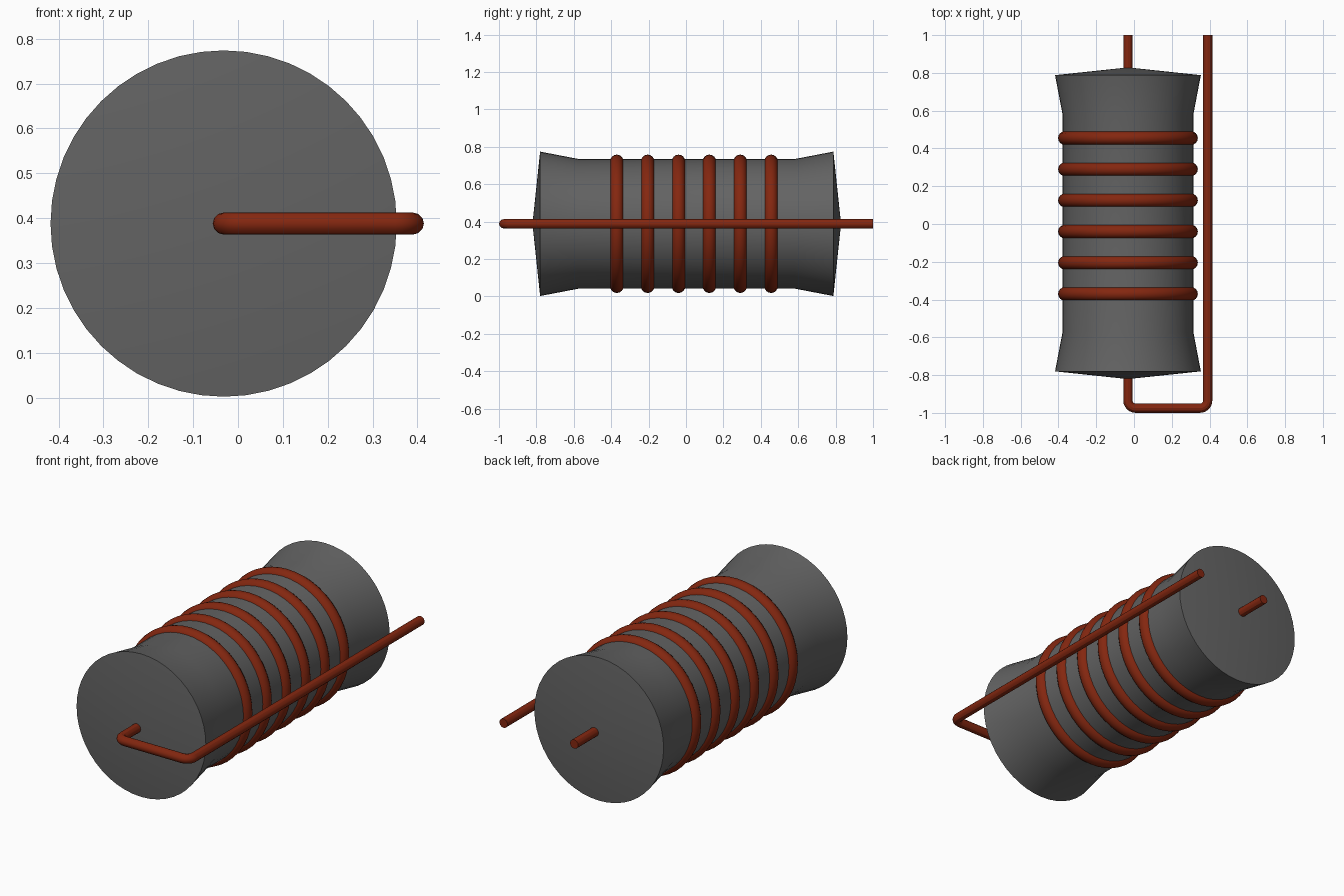
import bpy
import bmesh
from math import pi, sin, cos
from mathutils import Vector, Matrix

cube = bpy.data.objects.get("Cube")
if cube:
    bpy.data.objects.remove(cube, do_unlink=True)

AXIS = Vector((-0.032, 0.004, 0.388))


def make_material(name, color):
    mat = bpy.data.materials.new(name)
    mat.use_nodes = True
    mat.diffuse_color = color
    mat.node_tree.nodes["Principled BSDF"].inputs["Base Color"].default_value = color
    return mat


grey = make_material("dark grey", (0.125, 0.125, 0.125, 1))
copper = make_material("copper red", (0.23, 0.02, 0.005, 1))


def smooth(obj):
    bpy.ops.object.select_all(action="DESELECT")
    obj.select_set(True)
    bpy.context.view_layer.objects.active = obj
    bpy.ops.object.shade_smooth_by_angle(angle=pi / 6)


# Flared core: a half profile (radius, length) mirrored and spun about y
half = [(0, 0.825), (0.386, 0.784), (0.347, 0.58)]
profile = [(r, -y) for r, y in half] + [(r, y) for r, y in reversed(half)]
bm = bmesh.new()
verts = [bm.verts.new((r, y, 0)) for r, y in profile]
edges = [bm.edges.new(pair) for pair in zip(verts, verts[1:])]
bmesh.ops.spin(bm, geom=verts + edges, cent=(0, 0, 0), axis=(0, 1, 0),
               angle=2 * pi, steps=48)
bmesh.ops.remove_doubles(bm, verts=bm.verts[:], dist=0.0001)
bmesh.ops.recalc_face_normals(bm, faces=bm.faces[:])
mesh = bpy.data.meshes.new("core")
bm.to_mesh(mesh)
bm.free()
core = bpy.data.objects.new("core", mesh)
core.location = AXIS
bpy.context.collection.objects.link(core)
core.data.materials.append(grey)
smooth(core)

# Wire rings around the core
for i in range(6):
    bpy.ops.mesh.primitive_torus_add(
        major_radius=0.334, minor_radius=0.036, major_segments=48, minor_segments=16,
        location=(AXIS.x, -0.37 + 0.165 * i, AXIS.z), rotation=(pi / 2, 0, 0))
    ring = bpy.context.object
    ring.name = f"wire_ring_{i + 1}"
    ring.data.materials.append(copper)
    smooth(ring)

# Lead wire: through the core, across the front, then back along the left side
left, right, front, bend = AXIS.x, 0.39, -0.975, 0.04
path = [(left, 1)]
for cx, start in ((left + bend, pi), (right - bend, 1.5 * pi)):
    for step in range(7):
        a = start + step * pi / 12
        path.append((cx + bend * cos(a), front + bend + bend * sin(a)))
path.append((right, 1))

curve = bpy.data.curves.new("lead_wire", "CURVE")
curve.dimensions = "3D"
curve.bevel_depth = 0.0245
curve.bevel_resolution = 4
curve.use_fill_caps = True
spline = curve.splines.new("POLY")
spline.points.add(len(path) - 1)
for point, (x, y) in zip(spline.points, path):
    point.co = (x, y, AXIS.z, 1)
wire = bpy.data.objects.new("lead_wire", curve)
bpy.context.collection.objects.link(wire)
curve.materials.append(copper)
bpy.ops.object.select_all(action="DESELECT")
wire.select_set(True)
bpy.context.view_layer.objects.active = wire
bpy.ops.object.convert(target="MESH")
wire = bpy.context.object
smooth(wire)
